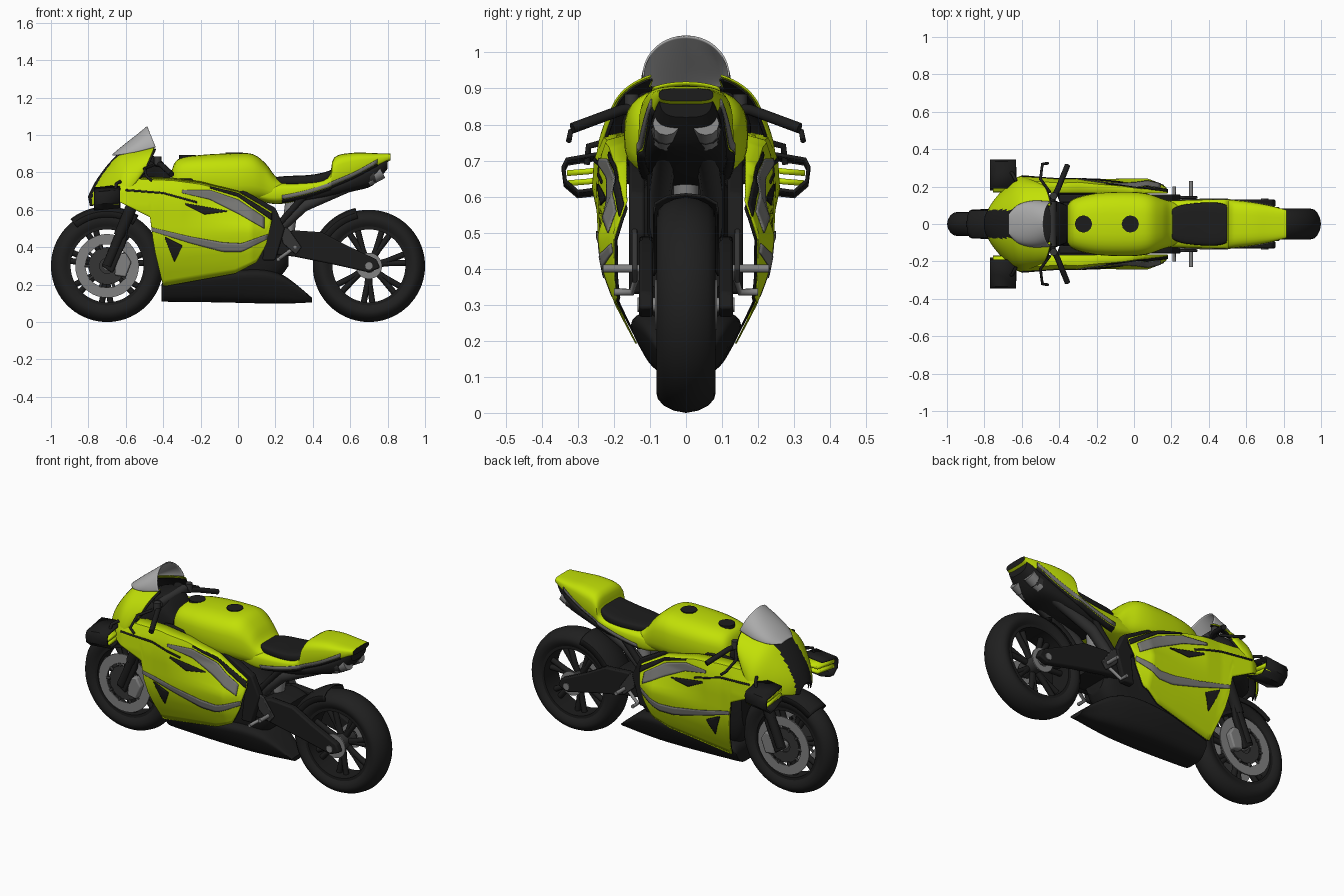
import bpy, bmesh, math

if "Cube" in bpy.data.objects:
    bpy.data.objects.remove(bpy.data.objects["Cube"])


def material(name, *c):
    m = bpy.data.materials.new(name)
    m.diffuse_color = (*c, 1)
    m.use_nodes = True
    m.node_tree.nodes["Principled BSDF"].inputs["Base Color"].default_value = m.diffuse_color
    return m


PAINT = material("lime paint", 0.54, 0.75, 0.002)
BLACK = material("satin black", 0.012, 0.012, 0.012)
RUBBER = material("rubber", 0.014, 0.014, 0.014)
GREY = material("stripe grey", 0.19, 0.19, 0.18)
METAL = material("metal", 0.22, 0.22, 0.22)
DARK = material("dark metal", 0.035, 0.035, 0.035)
SCREEN = material("smoked screen", 0.42, 0.42, 0.42)


def build(name, verts, faces, mat, mirror=False, solid=0, bevel=0, angle=35, cut=None):
    me = bpy.data.meshes.new(name)
    me.from_pydata(verts, [], faces)
    bm = bmesh.new()
    bm.from_mesh(me)
    if cut:
        bmesh.ops.delete(bm, geom=[f for f in bm.faces if cut(f.calc_center_median())], context="FACES")
    bmesh.ops.remove_doubles(bm, verts=bm.verts, dist=1e-5)
    bmesh.ops.recalc_face_normals(bm, faces=bm.faces)
    for f in bm.faces:
        f.smooth = True
    for e in bm.edges:
        e.smooth = e.calc_face_angle(0) < math.radians(angle)
    bm.to_mesh(me)
    bm.free()
    me.materials.append(mat)
    o = bpy.data.objects.new(name, me)
    bpy.context.collection.objects.link(o)
    if solid:
        s = o.modifiers.new("thickness", "SOLIDIFY")
        s.thickness, s.offset = solid, 0
    if bevel:
        b = o.modifiers.new("bevel", "BEVEL")
        b.width, b.segments = bevel, 2
    if mirror:
        m = o.modifiers.new("mirror", "MIRROR")
        m.use_axis = (False, True, False)
    return o


def recolour(o, mat, rule):
    o.data.materials.append(mat)
    for p in o.data.polygons:
        if rule(p.center):
            p.material_index = 1


def spline(keys, k=4):
    """Resample section rows with a Catmull-Rom curve."""
    out = []
    for i in range(len(keys) - 1):
        a, b, c, d = keys[max(i - 1, 0)], keys[i], keys[i + 1], keys[min(i + 2, len(keys) - 1)]
        for t in [j / k for j in range(k)]:
            out.append([0.5 * (2 * q + (r - p) * t + (2 * p - 5 * q + 4 * r - s) * t * t
                               + (3 * q - p - 3 * r + s) * t ** 3) for p, q, r, s in zip(a, b, c, d)])
    return out + [list(keys[-1])]


def lerp(pts, x):
    for (x0, v0), (x1, v1) in zip(pts, pts[1:]):
        if x <= x1:
            return v0 + (v1 - v0) * max(0, (x - x0) / (x1 - x0))
    return pts[-1][1]


def skin(name, rings, mat, closed=True, **kw):
    n = len(rings[0])
    faces = [(i * n + j, i * n + (j + 1) % n, (i + 1) * n + (j + 1) % n, (i + 1) * n + j)
             for i in range(len(rings) - 1) for j in range(n if closed else n - 1)]
    if closed:
        faces += [tuple(range(n)), tuple(range((len(rings) - 1) * n, len(rings) * n))]
    return build(name, [p for r in rings for p in r], faces, mat, **kw)


def body(name, rows, mat, foot=1, p=3, n=32):
    """Closed loft along x; rows are x, half width, bottom, top; foot narrows the underside."""
    rings = []
    for x, w, zb, zt in spline(rows):
        ring = []
        for j in range(n):
            c, s = math.cos(j * math.tau / n), math.sin(j * math.tau / n)
            u, v = [math.copysign(abs(q) ** (2 / p), q) for q in (c, s)]
            ring.append((x, w * u * (foot + (1 - foot) * (v + 1) / 2), (zb + zt + (zt - zb) * v) / 2))
        rings.append(ring)
    return skin(name, rings, mat)


def arch(name, rows, mat, p=2.3, n=48, shrink=0.0, cut=None):
    """Open arched shell; rows are base x, crown x, half width, base z, crown z."""
    rings = []
    for xb, xt, w, zb, zt in spline(rows, 6):
        ring = []
        for j in range(n + 1):
            c, s = math.cos(j * math.pi / n), max(math.sin(j * math.pi / n), 0)
            v = s ** (2 / p)
            ring.append((xb + (xt - xb) * v + shrink, (w - shrink) * math.copysign(abs(c) ** (2 / p), c),
                         zb + (zt - zb - shrink) * v))
        rings.append(ring)
    return skin(name, rings, mat, closed=False, solid=0.005, cut=cut)


def flank(x, z):
    wz = lerp([(0.1, 0.085), (0.2, 0.145), (0.3, 0.195), (0.38, 0.225), (0.46, 0.241), (0.62, 0.247),
               (0.7, 0.242), (0.78, 0.215)], z)
    tuck = 0.28 * min(max((x + 0.3) / 0.4, 0), 1) * min(max((z - 0.5) / 0.15, 0), 1)
    return (1 - tuck) * wz * lerp([(-0.8, 0.7), (-0.6, 1.05), (-0.4, 0.98), (0.07, 1), (0.18, 0.8)], x)


def panel(name, top, bottom, mat, off=0.0, n=60, m=16, shelf=None):
    """Mirrored side panel between two x-z curves on the fairing flank; shelf turns the top edge inward."""
    x0, x1 = top[0][0], top[-1][0]
    rings = []
    for i in range(n + 1):
        x = x0 + (x1 - x0) * i / n
        a, b = lerp(bottom, x), lerp(top, x)
        zs = [a + (b - a) * j / m for j in range(m + 1)]
        ring = [(x, flank(x, z) + off, z) for z in zs]
        if shelf:
            ring += [(x, min(shelf, flank(x, b) - 0.005) + off, b + 0.015)]
        rings.append(ring)
    return skin(name, rings, mat, closed=False, solid=0.004, mirror=True)


def plate(name, outline, y0, y1, mat, bevel=0.008):
    n = len(outline)
    v = [(x, y, z) for y in (y0, y1) for x, z in outline]
    f = [tuple(range(n)), tuple(range(n, 2 * n))] + [(i, (i + 1) % n, (i + 1) % n + n, i + n) for i in range(n)]
    return build(name, v, f, mat, mirror=True, bevel=bevel)


def revolve(name, prof, cx, mat, mirror=False, n=72):
    """Closed (radius, y) profile turned around a wheel axle."""
    rings = [[(cx + r * math.cos(a), y, 0.3 + r * math.sin(a)) for r, y in prof]
             for a in [i * math.tau / n for i in range(n)]]
    k = len(prof)
    f = [(i * k + j, i * k + (j + 1) % k, (i + 1) % n * k + (j + 1) % k, (i + 1) % n * k + j)
         for i in range(n) for j in range(k)]
    return build(name, [p for r in rings for p in r], f, mat, mirror=mirror)


def tube(name, pts, r, mat, mirror=False):
    for side in (1, -1) if mirror else (1,):
        cu = bpy.data.curves.new(name, "CURVE")
        cu.dimensions, cu.bevel_depth, cu.bevel_resolution, cu.use_fill_caps = "3D", r, 4, True
        s = cu.splines.new("POLY")
        s.points.add(len(pts) - 1)
        for q, (x, y, z) in zip(s.points, pts):
            q.co = (x, y * side, z, 1)
        cu.materials.append(mat)
        bpy.context.collection.objects.link(bpy.data.objects.new(name, cu))


# Wheels: tyre, rim, hub, spokes
for label, cx, w in (("front", -0.7, 0.064), ("rear", 0.7, 0.082)):
    half = [(0.205, 0.75 * w), (0.225, 0.92 * w), (0.245, w), (0.262, 0.95 * w), (0.28, 0.75 * w), (0.294, 0.4 * w)]
    revolve(label + "_tyre", half + [(0.3, 0)] + [(r, -y) for r, y in reversed(half)], cx, RUBBER)
    revolve(label + "_rim", [(0.195, -0.8 * w), (0.215, -0.8 * w), (0.215, 0.8 * w), (0.195, 0.8 * w)], cx, BLACK)
    revolve(label + "_hub", [(0.012, -0.06), (0.045, -0.06), (0.045, 0.06), (0.012, 0.06)], cx, DARK)
    for i in range(7):
        a = i * math.tau / 7 + 0.2
        for d in (-0.12, 0.12):
            tube(label + "_spoke", [(cx + r * math.cos(a + t), 0, 0.3 + r * math.sin(a + t))
                                    for r, t in ((0.03, 0), (0.1, d * 0.5), (0.205, d))], 0.016, BLACK)

# Brakes
revolve("front_disc", [(0.115, 0.07), (0.17, 0.07), (0.17, 0.077), (0.115, 0.077)], -0.7, METAL, True)
revolve("disc_carrier", [(0.04, 0.066), (0.1, 0.066), (0.1, 0.074), (0.04, 0.074)], -0.7, DARK, True)
for i in range(10):
    a = i * math.tau / 10
    tube("disc_bobbin", [(-0.7 + r * math.cos(a), 0.072, 0.3 + r * math.sin(a)) for r in (0.095, 0.12)], 0.008, DARK, True)
plate("front_caliper", [(-0.66, 0.25), (-0.6, 0.24), (-0.57, 0.32), (-0.6, 0.37), (-0.65, 0.36)], 0.06, 0.11, METAL)
revolve("rear_disc", [(0.035, 0.078), (0.07, 0.078), (0.07, 0.086), (0.035, 0.086)], 0.7, METAL, True)
tube("front_axle", [(-0.7, -0.11, 0.3), (-0.7, 0.11, 0.3)], 0.024, METAL)
tube("rear_axle", [(0.7, -0.135, 0.3), (0.7, 0.135, 0.3)], 0.02, METAL)

# Forks and mudguards
tube("fork_leg", [(-0.7, 0.1, 0.3), (-0.625, 0.1, 0.48)], 0.026, BLACK, True)
tube("fork_tube", [(-0.635, 0.1, 0.46), (-0.46, 0.1, 0.88)], 0.031, BLACK, True)
plate("fork_foot", [(-0.73, 0.3), (-0.67, 0.26), (-0.6, 0.42), (-0.58, 0.54), (-0.64, 0.5)], 0.088, 0.115, BLACK)
for label, cx, a0, a1, w in (("front", -0.7, 128, 58, 0.07), ("rear", 0.7, 162, 103, 0.085)):
    rows = []
    for i in range(19):
        a = math.radians(a0 + (a1 - a0) * i / 18)
        rows.append([(cx + r * math.cos(a), y * w, 0.3 + r * math.sin(a)) for r, y in
                     ((0.26, -1.05), (0.29, -1), (0.309, -0.6), (0.315, 0), (0.309, 0.6), (0.29, 1), (0.26, 1.05))])
    skin(label + "_mudguard", rows, BLACK, closed=False, solid=0.006)

# Engine, frame and belly
body("engine_block", [(-0.43, 0.1, 0.3, 0.6), (-0.36, 0.13, 0.2, 0.68), (-0.1, 0.155, 0.16, 0.67),
                      (0.1, 0.135, 0.17, 0.6), (0.22, 0.12, 0.24, 0.53), (0.27, 0.09, 0.3, 0.48)], BLACK, 0.75)
body("belly_pan", [(-0.41, 0.125, 0.11, 0.2), (-0.36, 0.145, 0.108, 0.24), (-0.1, 0.175, 0.105, 0.27),
                   (0.1, 0.165, 0.1, 0.285), (0.22, 0.135, 0.1, 0.26), (0.3, 0.1, 0.1, 0.21),
                   (0.395, 0.06, 0.105, 0.13)], BLACK, 0.5, 4)
plate("main_frame", [(-0.4, 0.76), (-0.25, 0.77), (0.0, 0.72), (0.2, 0.61), (0.25, 0.5), (0.2, 0.33), (0.13, 0.33),
                     (0.15, 0.5), (-0.1, 0.62), (-0.4, 0.68)], 0.115, 0.158, BLACK)
plate("swingarm", [(0.2, 0.46), (0.3, 0.49), (0.45, 0.48), (0.58, 0.41), (0.74, 0.335), (0.76, 0.29), (0.7, 0.265),
                   (0.5, 0.31), (0.3, 0.35), (0.2, 0.36)], 0.092, 0.13, BLACK)
body("swingarm_pivot", [(0.2, 0.12, 0.36, 0.46), (0.3, 0.125, 0.35, 0.49), (0.4, 0.1, 0.34, 0.47)], BLACK, 1, 5)
tube("shock_spring", [(0.26, 0, 0.42), (0.29, 0, 0.66)], 0.035, METAL)
tube("subframe_strut", [(0.2, 0.09, 0.5), (0.36, 0.09, 0.68)], 0.018, BLACK, True)
tube("exhaust_pipe", [(0.18, 0.05, 0.42), (0.24, 0.07, 0.52), (0.35, 0.07, 0.62), (0.6, 0.055, 0.73)], 0.032, DARK, True)
tube("foot_peg", [(0.305, 0.12, 0.4), (0.305, 0.23, 0.4)], 0.011, METAL, True)
tube("gear_pedal", [(0.305, 0.13, 0.4), (0.215, 0.15, 0.335), (0.215, 0.2, 0.335)], 0.01, METAL, True)
plate("peg_bracket", [(0.22, 0.52), (0.27, 0.5), (0.34, 0.4), (0.31, 0.36), (0.24, 0.42)], 0.135, 0.15, DARK, 0.004)

# Side fairing with dark lining, stripes and vents
TOP = [(-0.65, 0.7), (-0.6, 0.765), (-0.35, 0.755), (-0.2, 0.735), (0, 0.685), (0.18, 0.575)]
LOW = [(-0.65, 0.65), (-0.55, 0.6), (-0.47, 0.56), (-0.45, 0.4), (-0.4, 0.19), (-0.015, 0.26),
       (0.1, 0.32), (0.15, 0.41), (0.18, 0.54)]
panel("side_fairing", TOP, LOW, PAINT, shelf=0.165)
panel("fairing_lining", [(x, z - 0.008) for x, z in TOP], LOW, BLACK, -0.008)
panel("lower_stripe", [(-0.46, 0.505), (-0.25, 0.455), (-0.08, 0.425), (0.02, 0.42), (0.16, 0.47)],
      [(-0.46, 0.485), (-0.25, 0.42), (-0.08, 0.375), (0.02, 0.375), (0.16, 0.445)], GREY, 0.005, 30, 4)
panel("upper_stripe", [(-0.3, 0.705), (-0.15, 0.705), (0.0, 0.655), (0.14, 0.56)],
      [(-0.3, 0.69), (-0.15, 0.655), (0.0, 0.58), (0.14, 0.5)], GREY, 0.005, 30, 6)
panel("fairing_edge", [(-0.15, 0.725), (0, 0.69), (0.18, 0.58)],
      [(-0.15, 0.715), (0, 0.67), (0.18, 0.545)], BLACK, 0.006, 30, 3)
panel("front_vent", [(-0.39, 0.455), (-0.3, 0.41)], [(-0.39, 0.445), (-0.34, 0.32), (-0.3, 0.4)], BLACK, 0.005, 24, 6)
panel("upper_vent", [(-0.28, 0.635), (-0.06, 0.595)], [(-0.28, 0.625), (-0.18, 0.575), (-0.06, 0.59)], BLACK, 0.005, 24, 4)
panel("cowl_seam", [(-0.6, 0.71), (-0.4, 0.695), (-0.22, 0.645)], [(-0.6, 0.70), (-0.4, 0.685), (-0.22, 0.635)],
      BLACK, 0.004, 24, 2)

# Nose cowl with dark lining, screen and cockpit
COWL = [(-0.79, -0.8, 0.05, 0.62, 0.67), (-0.755, -0.76, 0.115, 0.63, 0.75), (-0.69, -0.69, 0.19, 0.64, 0.845),
        (-0.61, -0.62, 0.245, 0.67, 0.91), (-0.55, -0.53, 0.235, 0.74, 0.935), (-0.5, -0.44, 0.21, 0.81, 0.95)]
def under_screen(c):
    return abs(c.y) < 0.1 and c.x > -0.61
cowl = arch("nose_cowl", COWL, PAINT, 2.1, cut=under_screen)
recolour(cowl, BLACK, lambda c: abs(c.y) < 0.075 and c.x < -0.62)
arch("cowl_lining", COWL, BLACK, 2.1, shrink=0.009, cut=under_screen)
arch("windscreen", [(-0.67, -0.67, 0.05, 0.89, 0.895), (-0.62, -0.61, 0.1, 0.895, 0.945),
                    (-0.54, -0.54, 0.122, 0.91, 1.0), (-0.44, -0.485, 0.118, 0.935, 1.045)], SCREEN, 2)
body("cockpit", [(-0.74, 0.06, 0.64, 0.72), (-0.64, 0.16, 0.64, 0.82), (-0.52, 0.18, 0.66, 0.88),
                 (-0.43, 0.13, 0.67, 0.88), (-0.36, 0.1, 0.68, 0.8)], BLACK)
tube("handlebar", [(-0.45, 0.1, 0.85), (-0.41, 0.18, 0.84), (-0.355, 0.315, 0.79)], 0.015, BLACK, True)
tube("brake_lever", [(-0.45, 0.17, 0.84), (-0.5, 0.24, 0.82), (-0.49, 0.32, 0.78), (-0.46, 0.325, 0.755)], 0.008, BLACK, True)
tube("fluid_pot", [(-0.43, 0.15, 0.84), (-0.43, 0.15, 0.885)], 0.02, DARK, True)
tube("steering_clamp", [(-0.44, -0.12, 0.86), (-0.44, 0.12, 0.86)], 0.025, DARK)

# Winglets
loop = [(0.19, 0.715), (0.27, 0.7), (0.33, 0.69), (0.34, 0.67), (0.335, 0.63), (0.3, 0.6), (0.26, 0.605), (0.18, 0.64)]
skin("winglet", [[(-0.77 + dx, y, z + dx * 0.1) for y, z in loop] for dx in (0, 0.05, 0.14)],
     BLACK, closed=False, solid=0.01, mirror=True)
for zo in (0, -0.028):
    skin("winglet_blade", [[(x, y, z + zo) for y, z in ((0.17, 0.685), (0.27, 0.67), (0.33, 0.665))]
                           for x in (-0.755, -0.635)], PAINT, closed=False, solid=0.016, mirror=True)
tube("winglet_stay", [(-0.63, 0.23, 0.75), (-0.65, 0.27, 0.74), (-0.66, 0.275, 0.69)], 0.009, BLACK, True)

# Tank and filler caps
body("fuel_tank", [(-0.355, 0.1, 0.68, 0.81), (-0.32, 0.135, 0.66, 0.87), (-0.2, 0.165, 0.65, 0.893),
                   (-0.02, 0.172, 0.64, 0.902), (0.08, 0.16, 0.64, 0.897), (0.15, 0.135, 0.64, 0.845),
                   (0.2, 0.12, 0.64, 0.78), (0.26, 0.1, 0.65, 0.745)], PAINT, 1, 2.8)
for x, z in ((-0.27, 0.892), (-0.02, 0.906)):
    tube("filler_cap", [(x, 0, z - 0.03), (x, 0, z)], 0.046, BLACK)

# Seat, tail with stripe, and exhaust outlets
TAIL = [(0.08, 0.12, 0.66, 0.73), (0.2, 0.125, 0.63, 0.745), (0.35, 0.13, 0.655, 0.75), (0.48, 0.132, 0.695, 0.775),
        (0.515, 0.13, 0.71, 0.88), (0.62, 0.118, 0.755, 0.905), (0.72, 0.1, 0.81, 0.903), (0.815, 0.075, 0.865, 0.9)]
tail = body("tail_unit", TAIL, PAINT, 1, 3.5)
recolour(tail, BLACK, lambda c: c.x > 0.812)
for label, d0, d1, mat in (("tail_stripe", 0.026, 0.046, GREY), ("tail_lower_edge", 0.006, 0.022, BLACK)):
    rows = []
    for x, w, zb, zt in spline(TAIL):
        if 0.22 < x < 0.77:
            ring = []
            for j in range(4):
                d = d0 + (d1 - d0) * j / 3
                v = abs(2 * d / (zt - zb) - 1)
                ring.append((x, w * (1 - min(v, 1) ** 3.5) ** (1 / 3.5) + 0.003, zb + d))
            rows.append(ring)
    skin(label, rows, mat, closed=False, solid=0.004, mirror=True)
body("seat", [(0.17, 0.06, 0.73, 0.77), (0.25, 0.1, 0.73, 0.78), (0.38, 0.115, 0.73, 0.786),
              (0.47, 0.11, 0.74, 0.803), (0.53, 0.08, 0.76, 0.83)], BLACK, 1, 4)
body("undertail", [(0.3, 0.1, 0.63, 0.68), (0.45, 0.122, 0.655, 0.71), (0.6, 0.12, 0.695, 0.77),
                   (0.72, 0.105, 0.73, 0.84), (0.8, 0.08, 0.82, 0.89)], BLACK, 0.8)
tube("exhaust_can", [(0.56, 0.055, 0.735), (0.73, 0.055, 0.785)], 0.042, DARK, True)
tube("exhaust_tip", [(0.69, 0.055, 0.76), (0.77, 0.055, 0.803)], 0.037, METAL, True)
